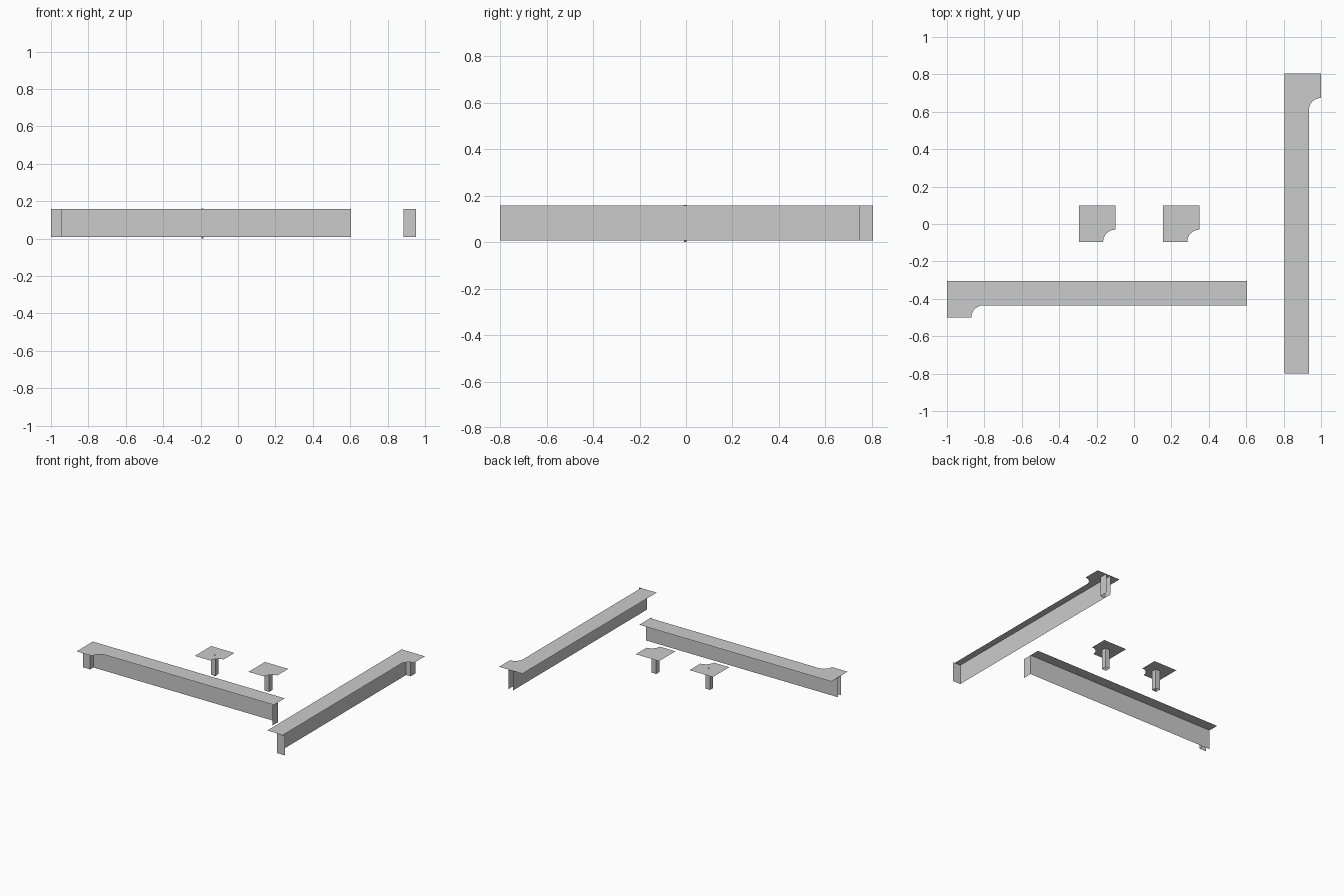
import bpy
import math

if "Cube" in bpy.data.objects:
    bpy.data.objects.remove(bpy.data.objects["Cube"])

TOP, BASE = 0.157, 0.008      # heights of the cap sheet and skirting foot
WIDE, NARROW = 0.195, 0.13    # cap widths at the corner and along the run
WALL = 0.08                   # wall offset from the back edge
LONG = 1.604


def make_object(name, verts, faces):
    mesh = bpy.data.meshes.new(name)
    mesh.from_pydata(verts, [], faces)
    mesh.update()
    ob = bpy.data.objects.new(name, mesh)
    bpy.context.collection.objects.link(ob)
    return ob


def cap(name, length, place, mirrored):
    # L-shaped flat sheet with a quarter-round inner corner
    pts = [(0, 0), (length, 0), (length, NARROW)]
    r = WIDE - NARROW
    for i in range(9):
        a = math.radians(-90 - 90 * i / 8)
        pts.append((WIDE + r * math.cos(a), WIDE + r * math.sin(a)))
    pts.append((0, WIDE))
    if length <= WIDE:
        pts.pop(2)
    if not mirrored:
        pts.reverse()
    make_object(name, [(*place(u, v), TOP) for u, v in pts], [range(len(pts))])


def walls(name, paths, place, mirrored):
    # upright single-sided strips following plan paths
    verts, faces = [], []
    for path in paths:
        for a, b in zip(path, path[1:]):
            if mirrored:
                a, b = b, a
            n = len(verts)
            pa, pb = place(*a), place(*b)
            verts += [(*pa, BASE), (*pb, BASE), (*pb, TOP), (*pa, TOP)]
            faces.append((n, n + 1, n + 2, n + 3))
    make_object(name, verts, faces)


# Plan of the long wall: raised end post, straight run, return at far end
STEP = 0.118
run = [[(0, STEP), (0.06, STEP), (0.06, WALL), (LONG, WALL), (LONG, 0.147)],
       [(0.06, WALL), (0, WALL)]]
# Plan of the square corner post
post = [[(WALL, STEP), (STEP, STEP), (STEP, WALL), (WALL, WALL), (WALL, STEP)]]

pieces = [
    ("front_edge", LONG, run, lambda u, v: (-1 + u, -0.305 - v), False),
    ("side_edge", LONG, run, lambda u, v: (0.805 + v, 0.804 - u), True),
    ("left_corner", WIDE, post, lambda u, v: (-0.295 + u, 0.1 - v), False),
    ("right_corner", WIDE, post, lambda u, v: (0.155 + u, 0.1 - v), False),
]
for name, length, plan, place, mirrored in pieces:
    cap(name + "_cap", length, place, mirrored)
    walls(name + "_wall", plan, place, mirrored)

# Tiny pin through the left corner
bpy.ops.mesh.primitive_cylinder_add(vertices=8, radius=0.006, depth=0.16,
                                    location=(-0.19, -0.003, 0.08))
bpy.context.object.name = "locating_pin"
